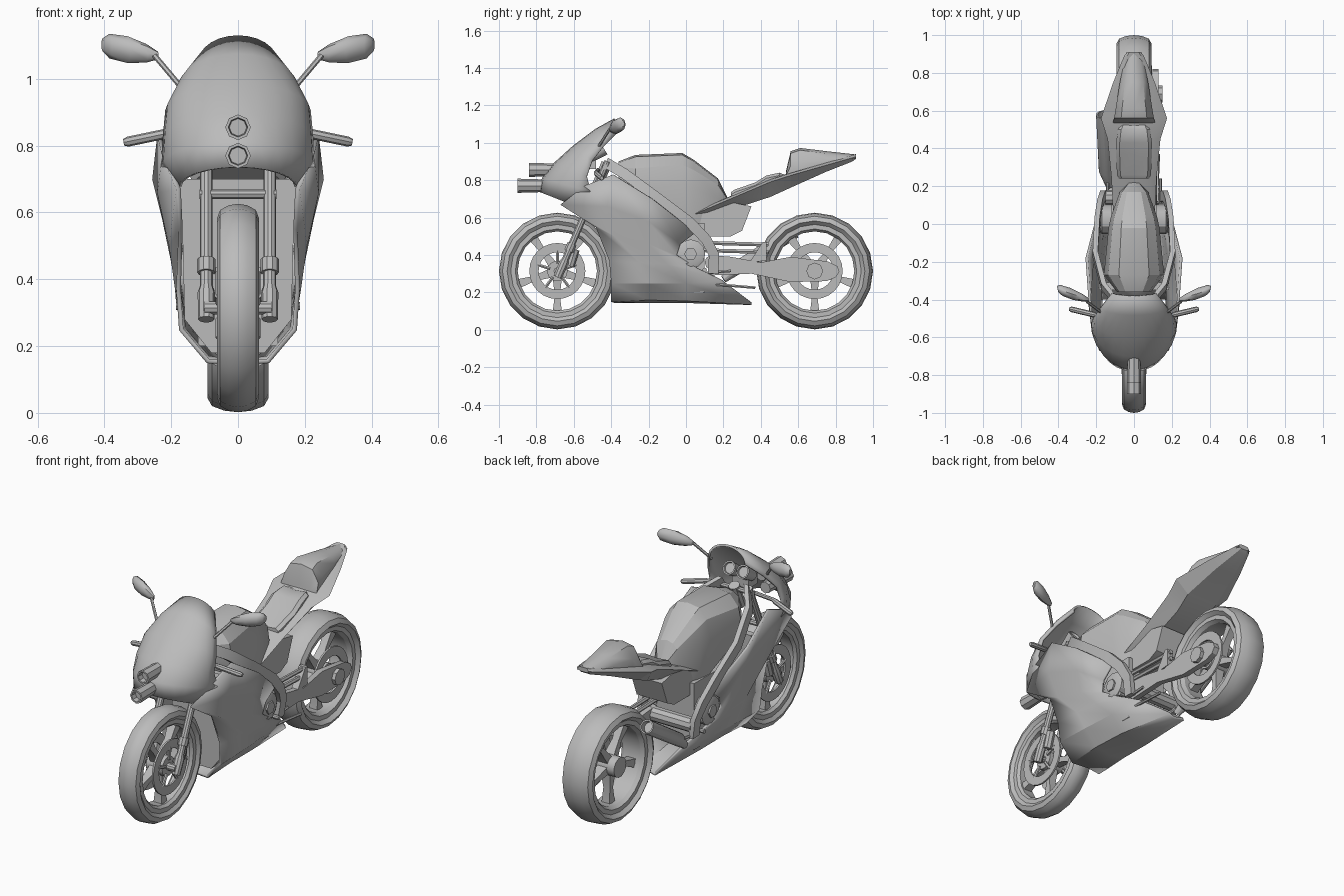
import bpy, bmesh, math
from math import sin, cos, pi
from mathutils import Vector

if "Cube" in bpy.data.objects:
    bpy.data.objects.remove(bpy.data.objects["Cube"])

grey = bpy.data.materials.new("plain grey")
grey.use_nodes = True
grey.diffuse_color = (0.5, 0.5, 0.5, 1)
grey.node_tree.nodes["Principled BSDF"].inputs["Base Color"].default_value = grey.diffuse_color


def build(name, verts, faces, mirror=False, thick=0, angle=30):
    """Make a mesh object, optionally mirrored over x and given a thickness."""
    bm = bmesh.new()
    made = [bm.verts.new(v) for v in verts]
    for face in faces:
        bm.faces.new([made[i] for i in face])
    bmesh.ops.recalc_face_normals(bm, faces=bm.faces)
    mesh = bpy.data.meshes.new(name)
    bm.to_mesh(mesh)
    bm.free()
    obj = bpy.data.objects.new(name, mesh)
    bpy.context.collection.objects.link(obj)
    mesh.materials.append(grey)
    if mirror:
        mod = obj.modifiers.new("mirror", 'MIRROR')
        mod.merge_threshold = 0.002
    if thick:
        mod = obj.modifiers.new("shell", 'SOLIDIFY')
        mod.thickness, mod.offset = thick, 0
    bpy.ops.object.select_all(action='DESELECT')
    bpy.context.view_layer.objects.active = obj
    obj.select_set(True)
    bpy.ops.object.shade_smooth_by_angle(angle=math.radians(angle))
    return obj


def loft(name, rings, closed=True, loop=False, **kw):
    """Skin a row of equal rings of points."""
    n, m = len(rings[0]), len(rings)
    verts = [p for ring in rings for p in ring]
    faces = []
    for i in range(m if loop else m - 1):
        a, b = i * n, (i + 1) % m * n
        for j in range(n if closed else n - 1):
            k = (j + 1) % n
            faces.append((a + j, a + k, b + k, b + j))
    if closed and not loop:
        faces += [range(n), range((m - 1) * n, m * n)]
    return build(name, verts, faces, **kw)


def prism(name, outline, x0, x1, **kw):
    """Side outline of (y, z) points pushed from x0 to x1."""
    return loft(name, [[(x, y, z) for y, z in outline] for x in (x0, x1)], **kw)


def box(name, lo, hi, **kw):
    prism(name, [(lo[1], lo[2]), (hi[1], lo[2]), (hi[1], hi[2]), (lo[1], hi[2])], lo[0], hi[0], **kw)


def tube(name, path, radii, sides=10, **kw):
    """Round bar through points; radii is one number or one per point."""
    path = [Vector(p) for p in path]
    if not isinstance(radii, (list, tuple)):
        radii = [radii] * len(path)
    turn = (path[-1] - path[0]).to_track_quat('Z', 'Y')
    ring = [Vector((cos(2 * pi * i / sides), sin(2 * pi * i / sides), 0)) for i in range(sides)]
    return loft(name, [[p + turn @ (v * r) for v in ring] for p, r in zip(path, radii)], **kw)


def lathe(name, profile, y, sides=20, **kw):
    """Closed (x, radius) profile turned about a wheel axle."""
    rings = [[(x, y + r * sin(2 * pi * i / sides), AXLE_Z + r * cos(2 * pi * i / sides)) for x, r in profile]
             for i in range(sides)]
    return loft(name, rings, loop=True, **kw)


def sym_loft(name, halves, **kw):
    """Loft along y from half sections (y, [(x, z), ...]) starting and ending at the middle."""
    rings = []
    for y, half in halves:
        right = [(x, y, z) for x, z in half]
        rings.append(right + [(-x, yy, z) for x, yy, z in right[-2:0:-1]])
    return loft(name, rings, **kw)


AXLE_Z, WHEEL_Y, R = 0.314, 0.688, 0.312


# Wheels
def wheel(label, y, w):
    half = [(w * .75, R * .79), (w, R * .86), (w * .85, R * .94), (w * .45, R * .985)]
    lathe(label + "_tyre", half + [(0, R)] + [(-x, r) for x, r in half[::-1]], y)
    edge = w * .78
    lathe(label + "_rim", [(-edge, .25), (edge, .25), (edge, .225), (w * .55, .212),
                           (-w * .55, .212), (-edge, .225)], y)
    tube(label + "_hub", [(-w * .8, y, AXLE_Z), (w * .8, y, AXLE_Z)], .055, 14)
    for i in range(5):
        a = 2 * pi * i / 5 + pi
        out, side = Vector((0, sin(a), cos(a))), Vector((0, cos(a), -sin(a)))
        mid = Vector((0, y, AXLE_Z))
        rings = []
        for r, s, t in ((.04, .024, .03), (.13, .014, .02), (.215, .024, .025)):
            rings.append([mid + out * r + side * s * u + Vector((t * v, 0, 0))
                          for u, v in ((1, 1), (-1, 1), (-1, -1), (1, -1))])
        loft(label + "_spoke_%d" % i, rings)


def disc(name, y, x, **kw):
    lathe(name, [(x - .005, .15), (x + .005, .15), (x + .005, .1), (x - .005, .1)], y, 24, **kw)


wheel("front", -WHEEL_Y, .063)
wheel("rear", WHEEL_Y, .092)
disc("front_brake_disc", -WHEEL_Y, .058, mirror=True)
disc("rear_sprocket", WHEEL_Y, .09)
for i in range(5):
    a = 2 * pi * i / 5
    d = Vector((0, sin(a), cos(a)))
    hub = Vector((.058, -WHEEL_Y, AXLE_Z))
    tube("disc_arm_%d" % i, [hub + d * .04, hub + d * .11], .009, 6, mirror=True)
tube("front_axle", [(-.1, -WHEEL_Y, AXLE_Z), (.1, -WHEEL_Y, AXLE_Z)], .02)

# Fork: slides, collars, clamps and calipers
def fork_at(z, x=.095):
    return Vector((x, -WHEEL_Y + .01 + (z - .3) * .43, z))


tube("fork_leg", [fork_at(z) for z in (.28, .36, .38, .9)], [.024, .026, .019, .019], mirror=True)
tube("fork_collar", [fork_at(.42), fork_at(.46)], .027, mirror=True)
tube("brake_caliper", [fork_at(.34) + Vector((-.015, .04, 0)), fork_at(.43) + Vector((-.015, .03, 0))], .024, 8, mirror=True)
for z in (.655, .87):
    tube("fork_clamp", [fork_at(z, -.115), fork_at(z, .115)], .014, 8)
tube("steering_stem", [fork_at(.76, 0), fork_at(.89, 0)], .03)

# Nose shell: each row runs from the middle line round to the side edge
rows = [((-.38, 1.125), (.11, -.365, 1.055)), ((-.48, 1.07), (.17, -.44, .98)),
        ((-.60, .98), (.212, -.5, .905)), ((-.70, .89), (.22, -.53, .82)),
        ((-.765, .81), (.225, -.51, .74)), ((-.775, .735), (.175, -.62, .675))]
nose = []
for (yc, zc), (w, ys, zs) in rows:
    arc = [i * pi / 12 for i in range(7)]
    nose.append([(w * sin(t), yc + (ys - yc) * (1 - cos(t)), zc + (zs - zc) * (1 - cos(t))) for t in arc])
loft("nose_fairing", nose, closed=False, mirror=True, thick=.012, angle=40)

# Side fairing panels down to the belly, as rows of (x, y, z) from front to back
side = [[(.22, -.54, .77), (.235, -.39, .83), (.25, -.18, .70), (.19, .05, .52)],
        [(.178, -.67, .67), (.235, -.42, .66), (.22, -.2, .58), (.185, -.03, .46)],
        [(.172, -.48, .55), (.2, -.38, .5), (.195, -.2, .46), (.18, -.05, .4)],
        [(.178, -.41, .37), (.18, -.25, .36), (.175, -.1, .35), (.165, .06, .33)],
        [(.17, -.4, .25), (.162, -.2, .25), (.15, 0, .25), (.125, .19, .265)],
        [(.09, -.4, .155), (.09, -.2, .165), (.085, 0, .16), (.05, .35, .14)],
        [(0, -.38, .15), (0, -.2, .15), (0, 0, .15), (0, .33, .14)]]
loft("side_fairing", side, closed=False, mirror=True, thick=.014, angle=20)

# Headlights: hollow eight-sided cups
for z, y0, y1 in ((.855, -.84, -.66), (.77, -.9, -.7)):
    tube("headlight", [(0, y1, z), (0, y0, z), (0, y0, z), (0, y0 + .03, z)], [.032, .038, .029, .026], 8)

# Engine, radiator and round covers
box("engine_block", (-.12, -.22, .2), (.12, .1, .57))
radiator = [(0, .7), (.185, .7), (.165, .5), (.16, .28), (.08, .18), (0, .18)]
sym_loft("radiator", [(-.35, radiator), (-.31, radiator)])
tube("engine_cover", [(.11, .025, .405), (.17, .025, .405), (.178, .025, .405)], [.078, .078, .06], 12, mirror=True)
tube("cover_bolt", [(.17, .025, .405), (.187, .025, .405)], .035, 6, mirror=True)

# Frame beams sweeping from the steering head to the swingarm pivot
path = [Vector(p) for p in ((.08, -.43, .895), (.16, -.33, .835), (.205, -.16, .71),
                            (.195, .02, .575), (.18, .11, .48), (.165, .15, .4), (.15, .145, .3))]
rings = []
for i, p in enumerate(path):
    along = path[min(i + 1, len(path) - 1)] - path[max(i - 1, 0)]
    up = Vector((0, -along.z, along.y)).normalized() * .028
    out = Vector((.014, 0, 0))
    rings.append([p + up + out, p + up - out, p - up - out, p - up + out])
loft("frame_beam", rings, mirror=True)

# Fuel tank: y, half width, top, shoulder and bottom heights
sections = []
for y, w, top, mid, low in ((-.36, .09, .9, .8, .74), (-.27, .16, .935, .75, .69), (-.02, .135, .945, .78, .56),
                            (.04, .122, .91, .76, .54), (.17, .075, .81, .7, .56), (.22, .03, .71, .65, .58)):
    sections.append((y, [(0, top), (w * .5, top - .01), (w * .85, (top + mid) / 2 + .02), (w, mid), (w * .85, low), (0, low)]))
sym_loft("fuel_tank", sections, angle=25)
prism("under_seat_box", [(.04, .6), (.2, .69), (.35, .66), (.3, .53), (.24, .5), (.1, .5)], -.095, .095)

# Tail: y, half width, edge height, keel height
sections = []
for y, w, top, low in ((.05, .11, .63, .605), (.25, .12, .715, .645), (.45, .14, .8, .71),
                       (.56, .175, .835, .76), (.75, .11, .89, .845), (.89, .052, .93, .9), (.91, .035, .935, .915)):
    sections.append((y, [(0, top + .005), (w * .7, top + .003), (w, top - .01), (w * .55, low), (0, low)]))
sym_loft("tail_body", sections, angle=20)
sections = []
for y, w, top, low in ((.535, .112, .85, .82), (.56, .105, .955, .82), (.61, .097, .972, .84),
                       (.75, .075, .955, .88), (.91, .04, .937, .92)):
    sections.append((y, [(0, top), (w * .65, top - .012), (w, (top + low) / 2 - .01), (w, low), (0, low)]))
sym_loft("tail_hump", sections, angle=40)
sections = []
for y, w, top in ((.24, .08, .735), (.26, .09, .75), (.37, .095, .787), (.43, .095, .825), (.5, .085, .84), (.525, .07, .83)):
    sections.append((y, [(0, top - .006), (w * .8, top), (w, top - .015), (w, top - .06), (0, top - .06)]))
sym_loft("seat_pad", sections, angle=35)

# Single-sided swingarm with braces
arm = [(.12, .4), (.24, .39), (.4, .36), (.56, .39), (.76, .365), (.81, .34), (.82, .31),
       (.8, .28), (.75, .26), (.56, .255), (.35, .3), (.12, .29)]
prism("swingarm", arm, .098, .13)
tube("swingarm_axle", [(.05, WHEEL_Y, AXLE_Z), (.15, WHEEL_Y, AXLE_Z)], .045, 8)
prism("swingarm_gusset", [(.34, .36), (.43, .37), (.43, .47), (.41, .47)], .09, .13)
tube("swingarm_pivot", [(-.15, .14, .36), (.13, .14, .36)], .04)
for z in (.465, .425):
    tube("swingarm_brace", [(.11, .1, z), (.11, .44, z - .01)], .012, 6)

# Exhaust on the right side
tube("exhaust", [(-.13, .2, .27), (-.15, .28, .335), (-.163, .58, .525), (-.163, .58, .525), (-.16, .55, .506)],
     [.02, .036, .038, .03, .03], 12)

# Foot pegs and levers
tube("foot_peg", [(.12, .1, .32), (.185, .1, .32)], .012, 8, mirror=True)
tube("foot_lever", [(.14, .02, .295), (.14, .24, .315)], .008, 6, mirror=True)
tube("side_stand", [(.12, .13, .245), (.13, .37, .225)], .008, 6)

# Handlebars, gauges and mirrors
tube("handlebar", [(.09, -.47, .855), (.2, -.482, .84), (.22, -.478, .835), (.33, -.452, .812), (.342, -.45, .81)],
     [.011, .011, .015, .015, .01], 8, mirror=True)
tube("gauge", [(.042, -.52, .92), (.042, -.44, .97), (.042, -.44, .97), (.042, -.45, .964)], [.03, .038, .03, .028], 12, mirror=True)
box("gauge_bracket", (-.05, -.56, .86), (.05, -.48, .92))
tube("mirror_stem", [(.17, -.47, .975), (.25, -.41, 1.07)], .008, 6, mirror=True)
rings = []
for x, h in ((.24, .012), (.275, .028), (.33, .04), (.385, .037), (.405, .02)):
    t = (x - .24) / .165
    mid = Vector((x, -.4 + .055 * t, 1.07 + .032 * t))
    rings.append([mid + Vector((.2 * h * sin(pi * i / 4), .8 * h * sin(pi * i / 4), h * cos(pi * i / 4))) for i in range(8)])
loft("mirror_housing", rings, mirror=True, angle=50)
